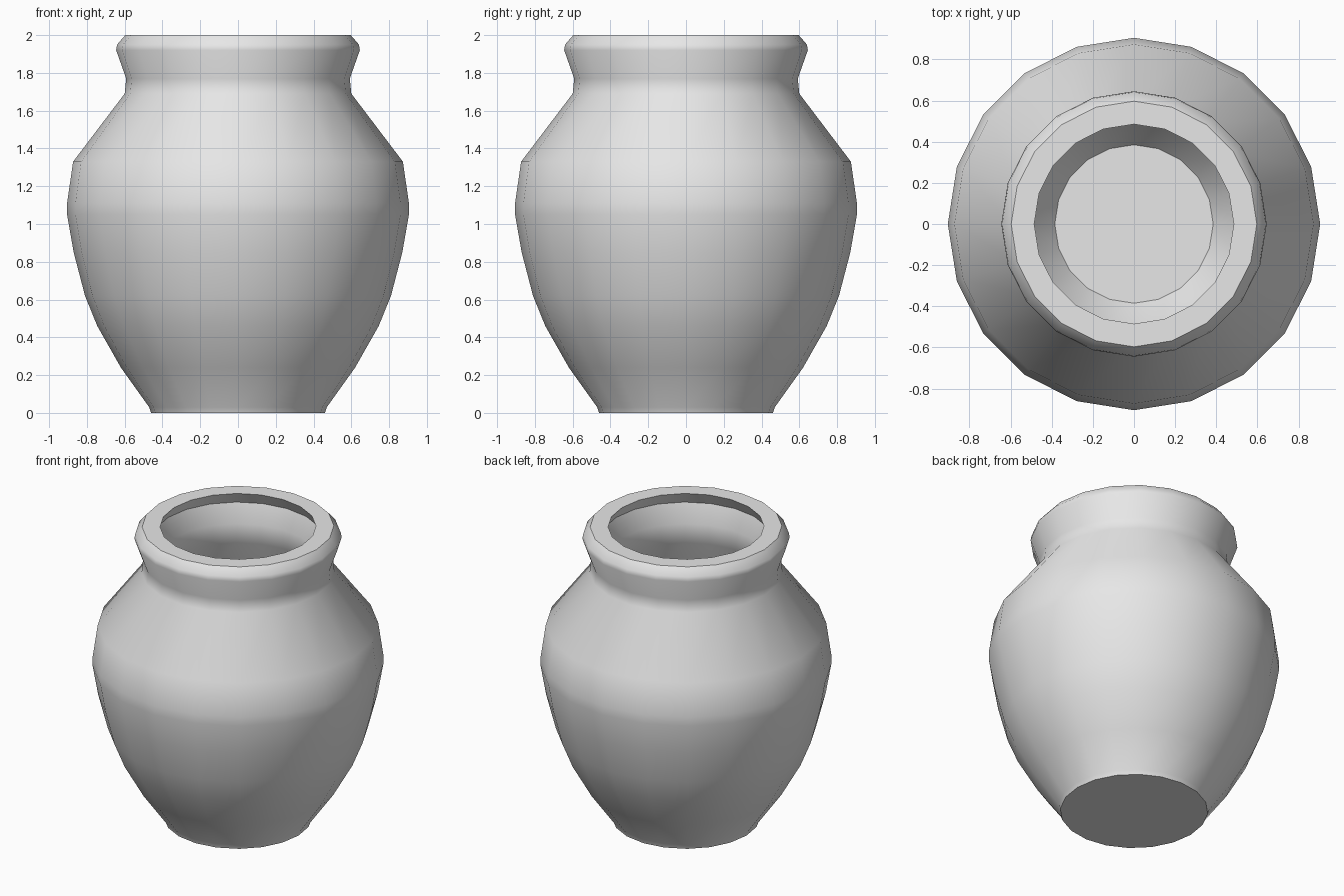
import bpy
import bmesh
import math
from mathutils import Vector

SIDES = 20

cube = bpy.data.objects.get("Cube")
if cube:
    bpy.data.objects.remove(cube, do_unlink=True)

# Grey clay
clay = bpy.data.materials.new("grey_clay")
clay.use_nodes = True
colour = (0.8, 0.8, 0.8, 1)
clay.diffuse_color = colour
clay.node_tree.nodes["Principled BSDF"].inputs["Base Color"].default_value = colour

# Wall profile as (radius, height): outside from foot to rim, then inside down to the floor
outside = [(0.46, 0), (0.47, 0.03), (0.62, 0.24), (0.745, 0.46), (0.81, 0.62),
           (0.87, 0.85), (0.905, 1.05), (0.905, 1.11), (0.873, 1.33),
           (0.60, 1.69), (0.592, 1.77), (0.645, 1.92), (0.64, 1.95), (0.597, 2)]
inside = [(0.485, 2), (0.53, 1.92), (0.488, 1.79), (0.49, 1.66), (0.77, 1.29),
          (0.795, 1.08), (0.76, 0.85), (0.70, 0.65), (0.63, 0.48), (0.52, 0.28), (0.385, 0.1)]

# Turn the profile round the upright axis, with flat floor and base
bm = bmesh.new()
rings = []
for radius, height in outside + inside:
    ring = []
    for i in range(SIDES):
        angle = math.tau * i / SIDES
        ring.append(bm.verts.new(Vector((radius * math.cos(angle), radius * math.sin(angle), height))))
    rings.append(ring)
for low, high in zip(rings, rings[1:]):
    for i in range(SIDES):
        j = (i + 1) % SIDES
        bm.faces.new((low[i], low[j], high[j], high[i]))
bm.faces.new(reversed(rings[0]))
bm.faces.new(rings[-1])
bmesh.ops.recalc_face_normals(bm, faces=bm.faces)

mesh = bpy.data.meshes.new("vase")
bm.to_mesh(mesh)
bm.free()
mesh.materials.append(clay)
vase = bpy.data.objects.new("vase", mesh)
bpy.context.collection.objects.link(vase)

# Smooth body with crisp rim, floor and base edges
bpy.ops.object.select_all(action="DESELECT")
vase.select_set(True)
bpy.context.view_layer.objects.active = vase
bpy.ops.object.shade_smooth_by_angle(angle=math.radians(45))
